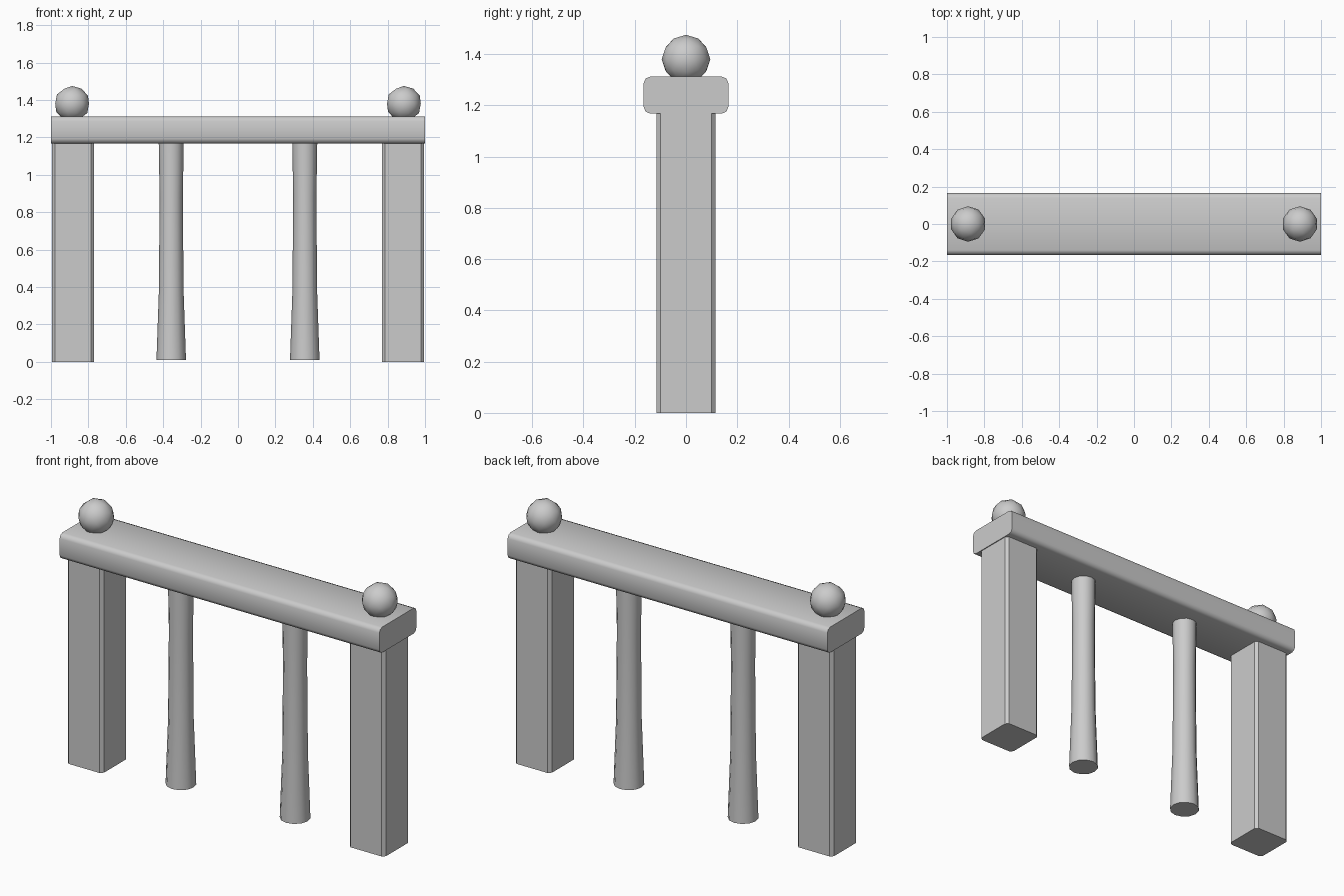
import bpy, bmesh, math
from mathutils import Vector

if "Cube" in bpy.data.objects:
    bpy.data.objects.remove(bpy.data.objects["Cube"])


def finish(name, bm, location=(0, 0, 0), angle=35):
    bmesh.ops.recalc_face_normals(bm, faces=bm.faces)
    mesh = bpy.data.meshes.new(name)
    bm.to_mesh(mesh)
    bm.free()
    obj = bpy.data.objects.new(name, mesh)
    bpy.context.collection.objects.link(obj)
    obj.location = location
    bpy.ops.object.select_all(action='DESELECT')
    obj.select_set(True)
    bpy.context.view_layer.objects.active = obj
    bpy.ops.object.shade_smooth_by_angle(angle=math.radians(angle))
    return obj


def loft(rings):
    # skin a stack of matching rings and cap both ends
    bm = bmesh.new()
    rows = [[bm.verts.new(p) for p in ring] for ring in rings]
    n = len(rows[0])
    for a, b in zip(rows, rows[1:]):
        for i in range(n):
            j = (i + 1) % n
            bm.faces.new((a[i], a[j], b[j], b[i]))
    bm.faces.new(rows[0][::-1])
    bm.faces.new(rows[-1])
    return bm


def rounded_rect(w, h, r, steps):
    # outline with rounded corners, w and h are half sizes
    pts = []
    for k, (sx, sy) in enumerate(((1, 1), (-1, 1), (-1, -1), (1, -1))):
        for i in range(steps + 1):
            a = math.pi / 2 * (k + i / steps)
            pts.append((sx * (w - r) + r * math.cos(a), sy * (h - r) + r * math.sin(a)))
    return pts


# lintel beam
section = rounded_rect(0.165, 0.072, 0.025, 2)
finish("lintel_beam", loft([[(x, y, z + 1.24) for y, z in section] for x in (-1, 1)]), angle=50)

post_outline = rounded_rect(0.113, 0.115, 0.016, 1)
column_profile = [(0.01, 0.079), (0.38, 0.066), (0.88, 0.062), (1.18, 0.067)]
SIDES = 12

for side, label in ((-1, "left"), (1, "right")):
    # square end post
    finish(label + "_post",
           loft([[(x, y, z) for x, y in post_outline] for z in (0.003, 1.18)]),
           (side * 0.882, 0, 0))
    # slim flared column
    rings = [[(r * math.cos(math.tau * i / SIDES), r * math.sin(math.tau * i / SIDES), z)
              for i in range(SIDES)] for z, r in column_profile]
    finish(label + "_column", loft(rings), (side * 0.357, 0, 0))
    # ball finial
    ball = bmesh.new()
    bmesh.ops.create_icosphere(ball, subdivisions=2, radius=0.095)
    finish(label + "_finial", ball, (side * 0.887, 0, 1.38), angle=60)

# sit the feet exactly on the ground
for obj in bpy.context.collection.objects:
    if obj.name.endswith("_post"):
        obj.location.z = -0.003
